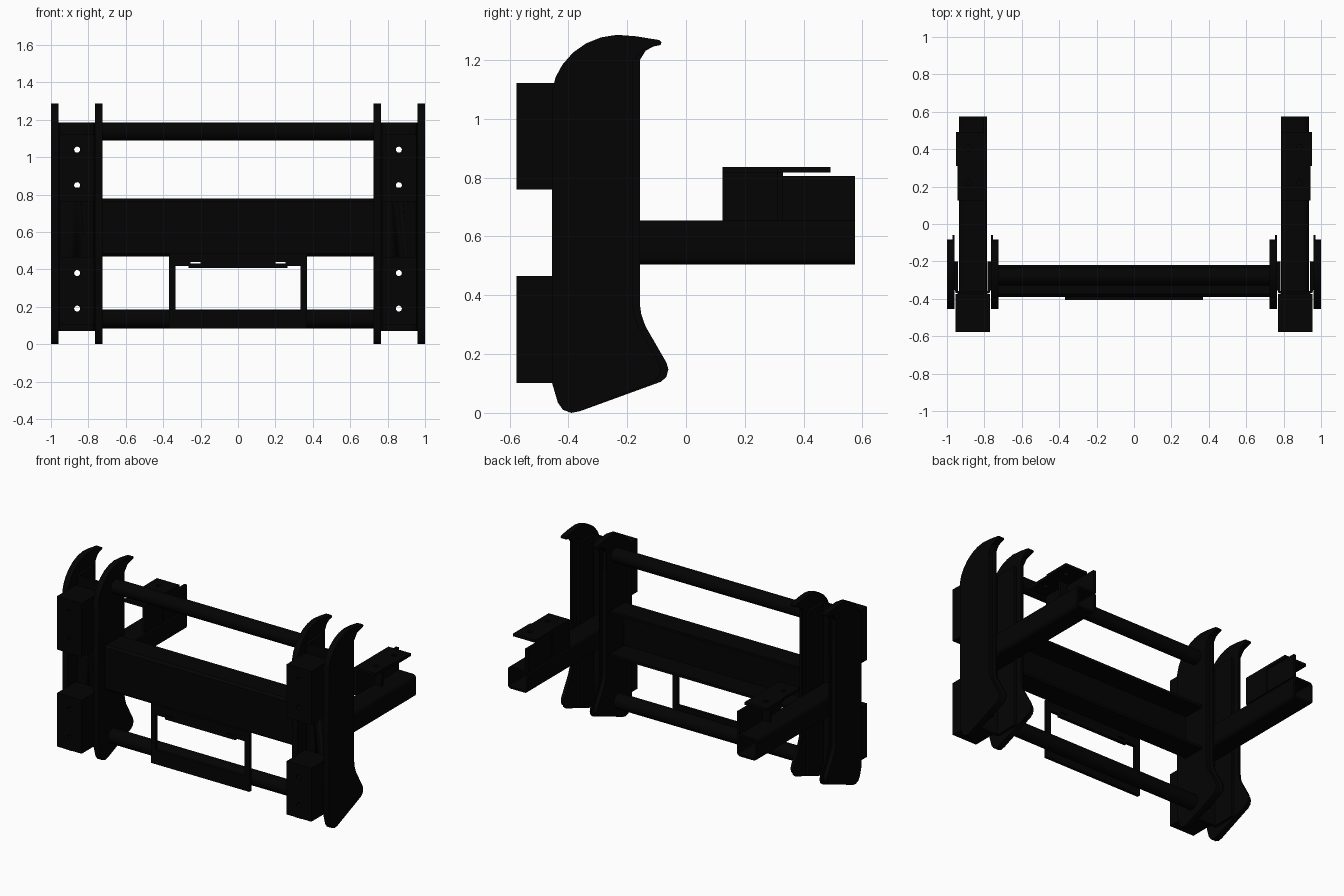
import bpy, bmesh
from math import sin, cos, pi

if "Cube" in bpy.data.objects:
    bpy.data.objects.remove(bpy.data.objects["Cube"])

steel = bpy.data.materials.new("black_steel")
steel.diffuse_color = (0.001, 0.001, 0.001, 1)
steel.use_nodes = True
steel.node_tree.nodes["Principled BSDF"].inputs["Base Color"].default_value = steel.diffuse_color


def finish(name, bm):
    bmesh.ops.recalc_face_normals(bm, faces=bm.faces)
    me = bpy.data.meshes.new(name)
    bm.to_mesh(me)
    bm.free()
    me.materials.append(steel)
    ob = bpy.data.objects.new(name, me)
    bpy.context.collection.objects.link(ob)
    return ob


def activate(ob):
    bpy.ops.object.select_all(action='DESELECT')
    ob.select_set(True)
    bpy.context.view_layer.objects.active = ob


def smooth(ob):
    activate(ob)
    bpy.ops.object.shade_smooth_by_angle(angle=0.6)
    return ob


def box(name, x, y, z):
    bm = bmesh.new()
    bmesh.ops.create_cube(bm, size=1)
    for v in bm.verts:
        v.co = [(r[0] + r[1]) / 2 + c * abs(r[1] - r[0]) for r, c in zip((x, y, z), v.co)]
    return finish(name, bm)


def prism(name, pts, t0, t1, axis='x'):
    """Closed profile extruded along x (y, z points) or along z (x, y points)."""
    bm = bmesh.new()
    place = (lambda t, p: (t, *p)) if axis == 'x' else (lambda t, p: (*p, t))
    a = [bm.verts.new(place(t0, p)) for p in pts]
    b = [bm.verts.new(place(t1, p)) for p in pts]
    bm.faces.new(a)
    bm.faces.new(b)
    for i in range(len(pts)):
        j = (i + 1) % len(pts)
        bm.faces.new((a[i], a[j], b[j], b[i]))
    return smooth(finish(name, bm))


def circle(y, z, r, n):
    return [(y + r * cos(2 * pi * i / n), z + r * sin(2 * pi * i / n)) for i in range(n)]


def drill(ob, points, r, axis):
    """Cut round holes along axis 'y' (x, z points) or 'z' (x, y points)."""
    for a, b in points:
        cut = prism("hole_cutter", circle(0, 0, r, 20), -1.5, 1.5)
        for v in cut.data.vertices:
            l, p, q = v.co
            v.co = (a + p, l, b + q) if axis == 'y' else (a + p, b + q, l)
        bm = bmesh.new()
        bm.from_mesh(cut.data)
        bmesh.ops.recalc_face_normals(bm, faces=bm.faces)
        bm.to_mesh(cut.data)
        bm.free()
        m = ob.modifiers.new("hole", 'BOOLEAN')
        m.object, m.operation, m.solver = cut, 'DIFFERENCE', 'EXACT'
        activate(ob)
        bpy.ops.object.modifier_apply(modifier=m.name)
        bpy.data.objects.remove(cut)


def square_tube(name, cx, cz, half, wall, r, y0, y1):
    """Hollow rounded square tube along y."""
    def ring(h, rad):
        pts = []
        for k, (sx, sz) in enumerate(((1, 1), (-1, 1), (-1, -1), (1, -1))):
            for i in range(5):
                t = (k + i / 4) * pi / 2
                pts.append((cx + sx * (h - rad) + rad * cos(t), cz + sz * (h - rad) + rad * sin(t)))
        return pts
    bm = bmesh.new()
    loops = [[bm.verts.new((x, y, z)) for x, z in ring(h, rad)]
             for h, rad, y in ((half, r, y0), (half, r, y1), (half - wall, r - wall, y1), (half - wall, r - wall, y0))]
    n = len(loops[0])
    for a, b in zip(loops, loops[1:] + loops[:1]):
        for i in range(n):
            bm.faces.new((a[i], a[(i + 1) % n], b[(i + 1) % n], b[i]))
    return smooth(finish(name, bm))


# Side plate outline: flared foot, straight back, hooked top
foot = [(-.157, .37), (-.152, .335), (-.138, .295), (-.066, .17), (-.06, .148), (-.067, .122), (-.085, .106),
        (-.36, .006), (-.39, 0), (-.418, .01), (-.436, .035), (-.455, .1)]
hook = [(-.455, 1.1), (-.443, 1.143), (-.42, 1.185), (-.385, 1.225), (-.34, 1.257), (-.29, 1.277), (-.235, 1.286),
        (-.17, 1.281), (-.09, 1.268), (-.083, 1.26), (-.087, 1.251), (-.112, 1.246), (-.137, 1.232), (-.157, 1.2)]
liner = foot + hook
# The thick layer has the same outline with its rear edge set back
thick = [(y - .025, z) if z > .1 and y > -.2 else (y, z) for y, z in foot] + hook[:-2] + [(-.15, 1.235), (-.182, 1.195)]

for s, side in ((-1, "left"), (1, "right")):
    # Paired hook plates, each a thick layer plus a thin liner facing the gap
    prism(side + "_outer_hook_plate", thick, s * 1.0, s * .97)
    prism(side + "_outer_liner", liner, s * .97, s * .96)
    prism(side + "_inner_hook_plate", thick, s * .725, s * .755)
    prism(side + "_inner_liner", liner, s * .755, s * .765)

    # Folded column channel between the plates, open to the rear, with bolt holes
    channel = [(.765, -.2), (.765, -.35), (.772, -.368), (.79, -.375), (.935, -.375), (.953, -.368), (.96, -.35),
               (.96, -.2), (.942, -.2), (.942, -.357), (.783, -.357), (.783, -.2)]
    col = prism(side + "_column_channel", [(s * x, y) for x, y in channel], .07, 1.185, 'z')
    drill(col, [(s * .86, z) for z in (1.04, .85, .38, .19)], .016, 'y')

    # Front spacer blocks
    for part, z0, z1, holes in (("lower", .102, .465, (.19, .38)), ("upper", .76, 1.122, (.85, 1.04))):
        b = box(f"{side}_{part}_front_block", (s * .77, s * .955), (-.577, -.375), (z0, z1))
        drill(b, [(s * .86, z) for z in holes], .016, 'y')

    # Hollow rear arm
    square_tube(side + "_rear_arm", s * .86, .58, .075, .014, .025, -.36, .575)

    # Bracket on the arm: inner web, overhanging top plates, gusset
    box(side + "_bracket_web_front", (s * .785, s * .805), (.125, .318), (.65, .822))
    box(side + "_bracket_web_rear", (s * .785, s * .805), (.324, .575), (.65, .806))
    p = box(side + "_bracket_top_front", (s * .785, s * .943), (.125, .31), (.818, .837))
    drill(p, [(s * .885, .22)], .016, 'z')
    p = box(side + "_bracket_top_rear", (s * .785, s * .953), (.31, .492), (.818, .837))
    drill(p, [(s * .885, .41)], .016, 'z')
    box(side + "_bracket_gusset", (s * .80, s * .86), (.312, .33), (.65, .82))

# Round cross bars between the inner plates
prism("upper_cross_bar", circle(-.28, 1.137, .048, 32), -.74, .74)
prism("lower_cross_bar", circle(-.31, .135, .05, 32), -.74, .74)

# Main channel beam, open at the back
prism("main_beam", [(-.22, .778), (-.375, .778), (-.39, .763), (-.39, .485), (-.375, .47), (-.22, .47),
                    (-.22, .488), (-.372, .488), (-.372, .76), (-.22, .76)], -.74, .74)

# Hanging frame under the beam
for s, side in ((-1, "left"), (1, "right")):
    box(side + "_frame_post", (s * .335, s * .37), (-.407, -.385), (.083, .48))
    box(side + "_handle_tab", (s * .335, s * .255), (-.407, -.385), (.418, .48))
    box(side + "_handle_end", (s * .2, s * .265), (-.407, -.385), (.406, .43))
box("frame_bottom_rail", (-.37, .37), (-.407, -.385), (.083, .18))
box("frame_top_rail", (-.37, .37), (-.407, -.385), (.438, .485))
box("frame_handle", (-.2, .2), (-.407, -.385), (.406, .44))
